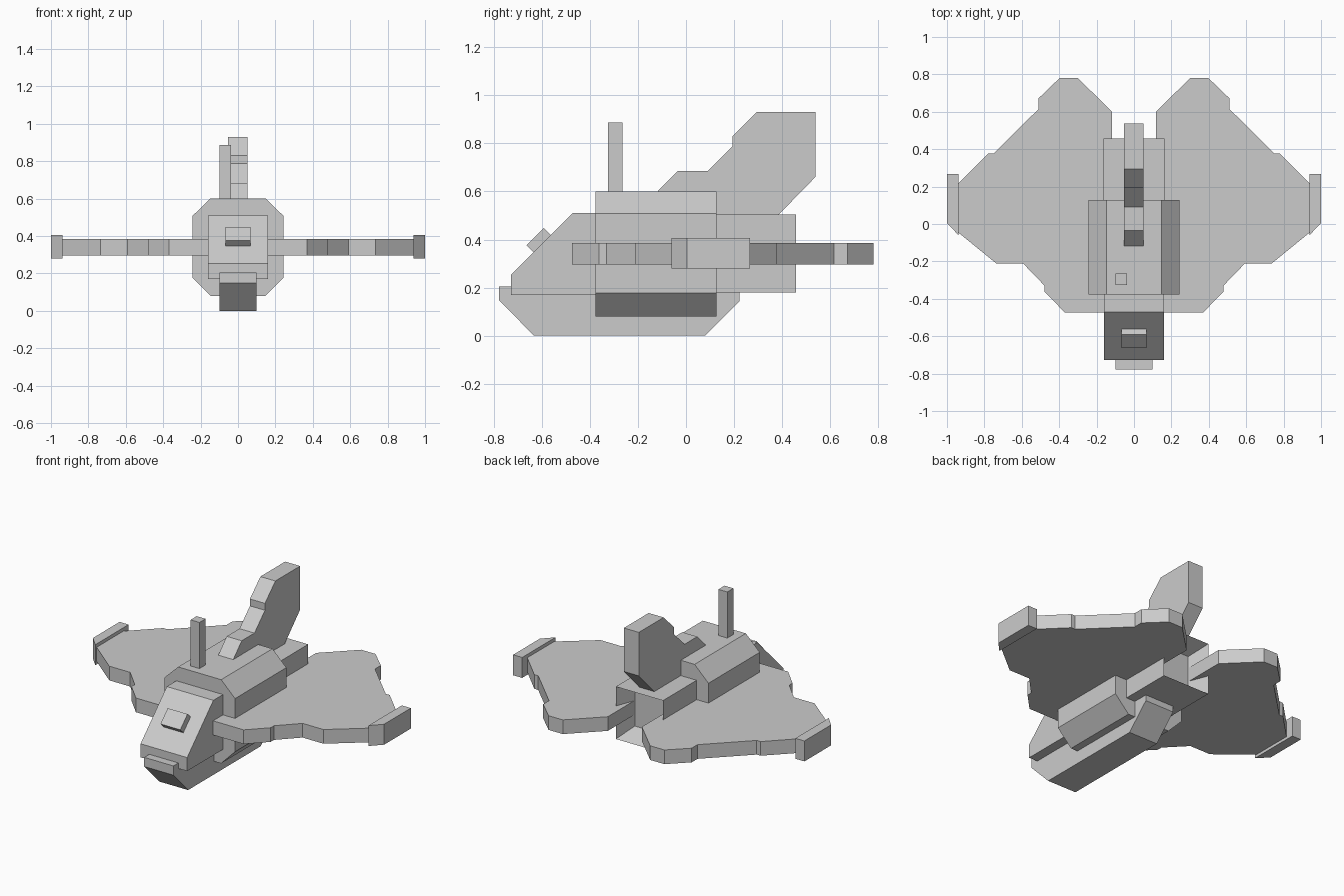
import bpy
import bmesh
from mathutils import Vector

if "Cube" in bpy.data.objects:
    bpy.data.objects.remove(bpy.data.objects["Cube"])

AXES = {"x": lambda a, b, t: (t, a, b),   # profile drawn in (y, z)
        "y": lambda a, b, t: (a, t, b),   # profile drawn in (x, z)
        "z": lambda a, b, t: (a, b, t)}   # profile drawn in (x, y)


def prism(name, profile, axis, lo, hi, recess=None):
    """Extrude a flat profile along an axis; recess = (inset, depth) on the far cap."""
    bm = bmesh.new()
    place = AXES[axis]
    base = bm.faces.new([bm.verts.new(place(a, b, lo)) for a, b in profile])
    ext = bmesh.ops.extrude_face_region(bm, geom=[base], use_keep_orig=True)["geom"]
    step = Vector(place(0, 0, hi - lo))
    bmesh.ops.translate(bm, vec=step, verts=[v for v in ext if isinstance(v, bmesh.types.BMVert)])
    bmesh.ops.recalc_face_normals(bm, faces=bm.faces[:])
    if recess:
        cap = max(bm.faces, key=lambda f: f.calc_center_median().dot(step))
        bmesh.ops.inset_region(bm, faces=[cap], thickness=recess[0], use_even_offset=True)
        bmesh.ops.translate(bm, vec=-step.normalized() * recess[1], verts=cap.verts[:])
    mesh = bpy.data.meshes.new(name)
    bm.to_mesh(mesh)
    bm.free()
    obj = bpy.data.objects.new(name, mesh)
    bpy.context.collection.objects.link(obj)
    return obj


def rect(a0, a1, b0, b1):
    return [(a0, b0), (a1, b0), (a1, b1), (a0, b1)]


# Eight-sided centre cabin
prism("cabin", [(-.147, .08), (.147, .08), (.243, .178), (.243, .508),
                (.148, .60), (-.148, .60), (-.243, .508), (-.243, .178)], "y", -.376, .127)

# Rear hull with recessed exhaust opening
prism("rear_hull", rect(-.162, .162, .18, .505), "y", -.30, .457, recess=(.047, .12))

# Sloped nose and its raised window panel
prism("nose", [(-.727, .17), (-.30, .17), (-.30, .511), (-.47, .511), (-.727, .254)],
      "x", -.16, .16)
prism("nose_panel", [(-.663, .377), (-.592, .448), (-.555, .411), (-.626, .34)],
      "x", -.068, .068)

# Lower keel
prism("keel", [(-.777, .148), (-.632, 0), (.08, 0), (.223, .143), (.223, .20), (-.777, .205)],
      "x", -.1, .1)

# Tail fin
prism("tail_fin", [(-.12, .598), (-.035, .685), (.09, .685), (.193, .787), (.193, .83),
                   (.295, .93), (.538, .93), (.538, .66), (.385, .503), (.10, .503), (.10, .58),
                   (-.12, .58)], "x", -.053, .05)

# Antenna
prism("antenna", rect(-.098, -.037, -.325, -.265), "z", .58, .886)

# Wings and wing-tip plates on both sides
wing = [(.117, .60), (.30, .78), (.398, .78), (.51, .672), (.51, .615), (.75, .378), (.777, .378),
        (.94, .215), (.94, -.045), (.735, -.212), (.592, -.212), (.478, -.33), (.478, -.362),
        (.37, -.473), (.117, -.473)]
tip = [(.938, -.06), (1, .005), (1, .267), (.938, .267)]
for side, s in (("right", 1), ("left", -1)):
    prism(side + "_wing", [(s * x, y) for x, y in wing], "z", .297, .385)
    prism(side + "_wing_tip", [(s * x, y) for x, y in tip], "z", .279, .406)
